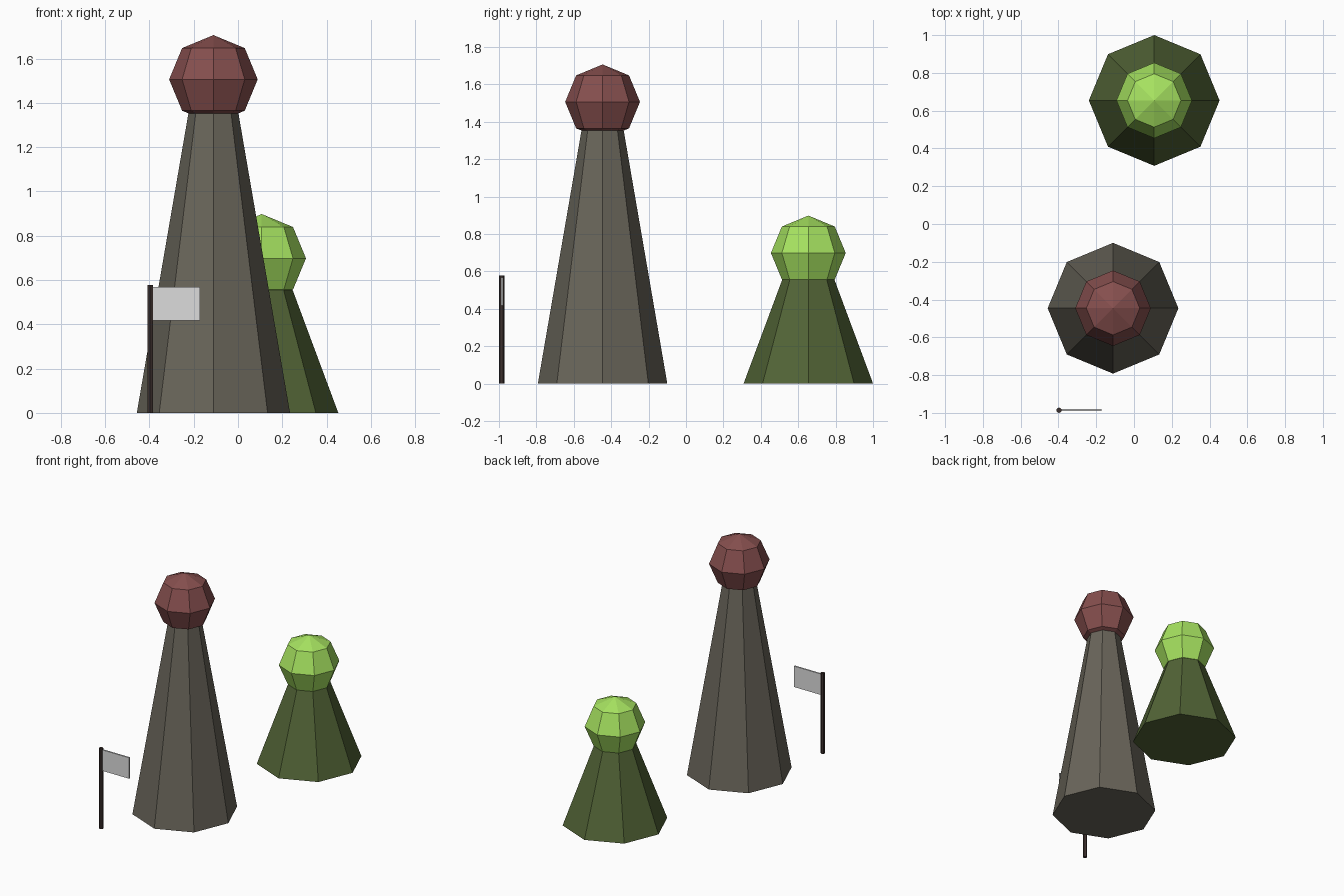
import bpy
import math

if "Cube" in bpy.data.objects:
    bpy.data.objects.remove(bpy.data.objects["Cube"])


def material(name, r, g, b):
    """Flat material from sRGB bytes, stored as linear values."""
    def lin(c):
        c /= 255
        return c / 12.92 if c <= 0.04045 else ((c + 0.055) / 1.055) ** 2.4
    m = bpy.data.materials.new(name)
    m.diffuse_color = (lin(r), lin(g), lin(b), 1)
    m.use_nodes = True
    m.node_tree.nodes["Principled BSDF"].inputs["Base Color"].default_value = m.diffuse_color
    return m


def finish(name, mat):
    ob = bpy.context.object
    ob.name = ob.data.name = name
    ob.data.materials.append(mat)
    return ob


def cone(name, x, y, r1, r2, height, sides, mat):
    bpy.ops.mesh.primitive_cone_add(vertices=sides, radius1=r1, radius2=r2,
                                    depth=height, location=(x, y, height / 2))
    return finish(name, mat)


def pawn(name, x, y, height, body_mat, head_mat):
    # Tapered eight-sided body ending at the middle of a low-poly ball
    cone(name + "_body", x, y, 0.346, 0.0865, height, 8, body_mat)
    bpy.ops.mesh.primitive_uv_sphere_add(segments=8, ring_count=4, radius=0.2,
                                         location=(x, y, height))
    finish(name + "_head", head_mat)


stone = material("grey brown", 105, 101, 90)
red = material("dull red", 134, 79, 78)
moss = material("dark green", 82, 100, 54)
lime = material("light green", 166, 226, 96)
wood = material("dark brown", 60, 48, 45)
cloth = material("pale grey", 220, 220, 220)

# Tall and short figures
pawn("tall_figure", -0.111, -0.446, 1.506, stone, red)
pawn("short_figure", 0.107, 0.654, 0.698, moss, lime)

# Flag pole
pole_x, pole_y = -0.397, -0.986
cone("flag_pole", pole_x, pole_y, 0.0145, 0.0145, 0.578, 6, wood)

# Flag: thin plate running from the pole towards +x
x_end, z_low, z_high = -0.172, 0.418, 0.568
bpy.ops.mesh.primitive_cube_add(
    size=1, location=((pole_x + x_end) / 2, pole_y + 0.002, (z_low + z_high) / 2))
flag = finish("flag", cloth)
flag.scale = (x_end - pole_x, 0.011, z_high - z_low)
bpy.ops.object.transform_apply(location=False, rotation=False, scale=True)
